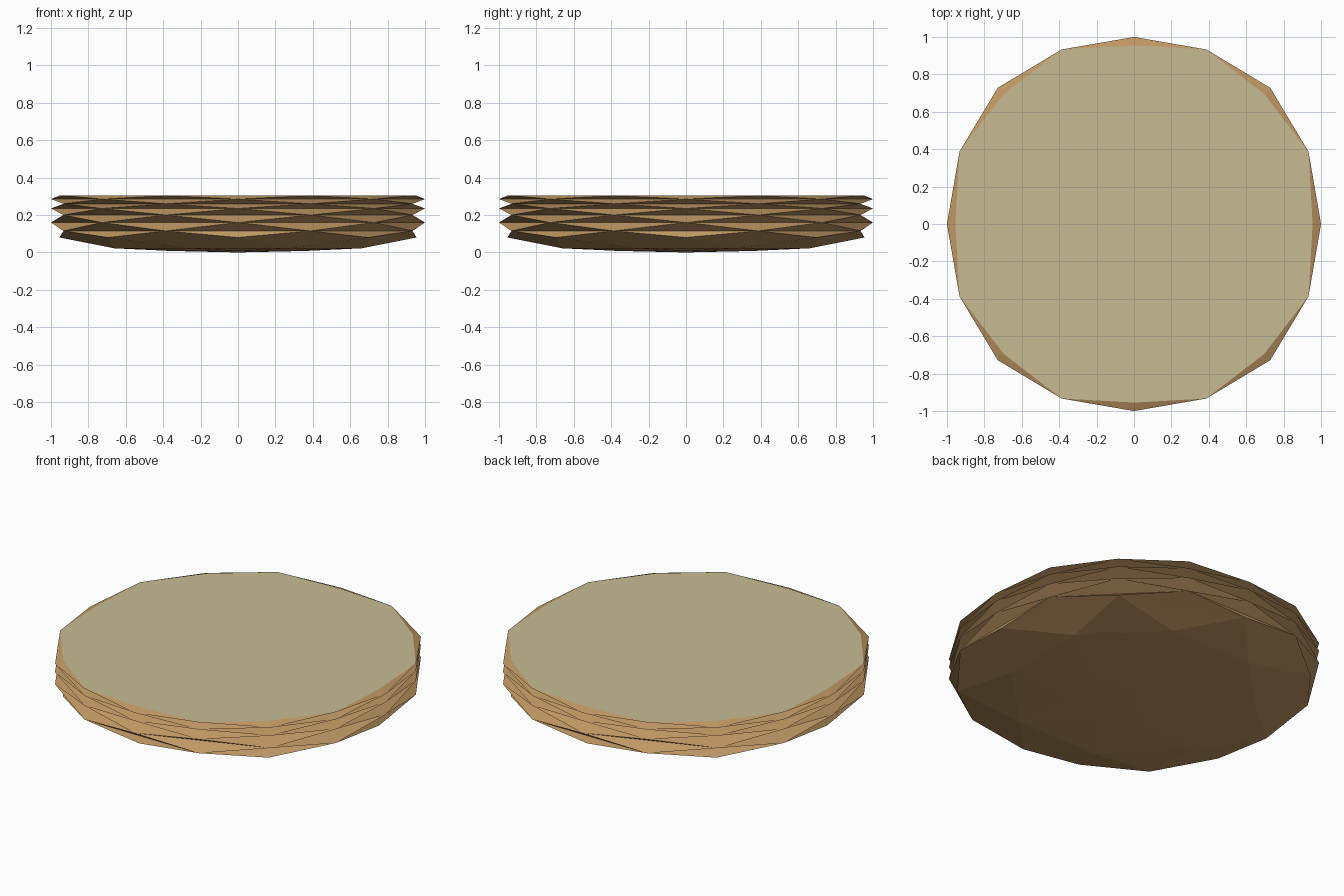
import bpy
import bmesh
from math import cos, sin, pi

if "Cube" in bpy.data.objects:
    bpy.data.objects.remove(bpy.data.objects["Cube"])


def material(name, color):
    m = bpy.data.materials.new(name)
    m.diffuse_color = color
    m.use_nodes = True
    m.node_tree.nodes["Principled BSDF"].inputs["Base Color"].default_value = m.diffuse_color
    return m


def ring(bm, radius, z, odd):
    """Eight vertices; odd rings are turned half a step, even ones bulge on the diagonals."""
    verts = []
    for k in range(8):
        a = (k + (0.5 if odd else 0)) * pi / 4
        r = radius * (1.03 if not odd and k % 2 else 1)
        verts.append(bm.verts.new((r * cos(a), r * sin(a), z)))
    return verts


def finish(bm, name, mat):
    mesh = bpy.data.meshes.new(name)
    bmesh.ops.recalc_face_normals(bm, faces=bm.faces)
    bm.to_mesh(mesh)
    bm.free()
    obj = bpy.data.objects.new(name, mesh)
    bpy.context.collection.objects.link(obj)
    mesh.materials.append(mat)
    return obj


def bridge(bm, even, odd):
    """Zigzag band of triangles between an even and an odd ring."""
    for k in range(8):
        n = (k + 1) % 8
        bm.faces.new((even[k], even[n], odd[k]))
        bm.faces.new((odd[k], odd[n], even[n]))


# Body: faceted bark side and shallow bottom, from top to bottom
TOP = 0.304
bm = bmesh.new()
levels = [(1.01, TOP, True), (1.0, 0.285, False), (1.01, 0.26, True),
          (1.0, 0.235, False), (1.01, 0.20, True), (1.0, 0.16, False),
          (1.01, 0.115, True), (0.955, 0.08, False), (0.715, 0.022, True),
          (0.36, 0.008, False)]
rings = [(ring(bm, *lv), lv[2]) for lv in levels]
for (a, a_odd), (b, b_odd) in zip(rings, rings[1:]):
    bridge(bm, b if a_odd else a, a if a_odd else b)
center = bm.verts.new((0, 0, 0))
last = rings[-1][0]
for k in range(8):
    bm.faces.new((last[k], last[(k + 1) % 8], center))
# Small rim triangles that close the body up to the sixteen-sided cap
rim = ring(bm, 0.955, TOP, False)
top_ring, upper = rings[0][0], rings[1][0]
old = [f for f in bm.faces if sum(v in top_ring for v in f.verts) == 2]
bmesh.ops.delete(bm, geom=old, context='FACES')
for k in range(8):
    bm.faces.new((top_ring[k - 1], upper[k], rim[k]))
    bm.faces.new((rim[k], upper[k], top_ring[k]))
finish(bm, "faceted_body", material("brown", (0.52, 0.31, 0.125, 1)))

# Cap: flat pale top face
bm = bmesh.new()
outer, inner = ring(bm, 1.01, TOP, True), ring(bm, 0.955, TOP, False)
cap = bm.faces.new([v for pair in zip(inner, outer) for v in pair])
cap.normal_update()
cap_obj = finish(bm, "top_cap", material("pale", (0.57, 0.50, 0.29, 1)))
if cap_obj.data.polygons[0].normal.z < 0:
    cap_obj.data.flip_normals()
